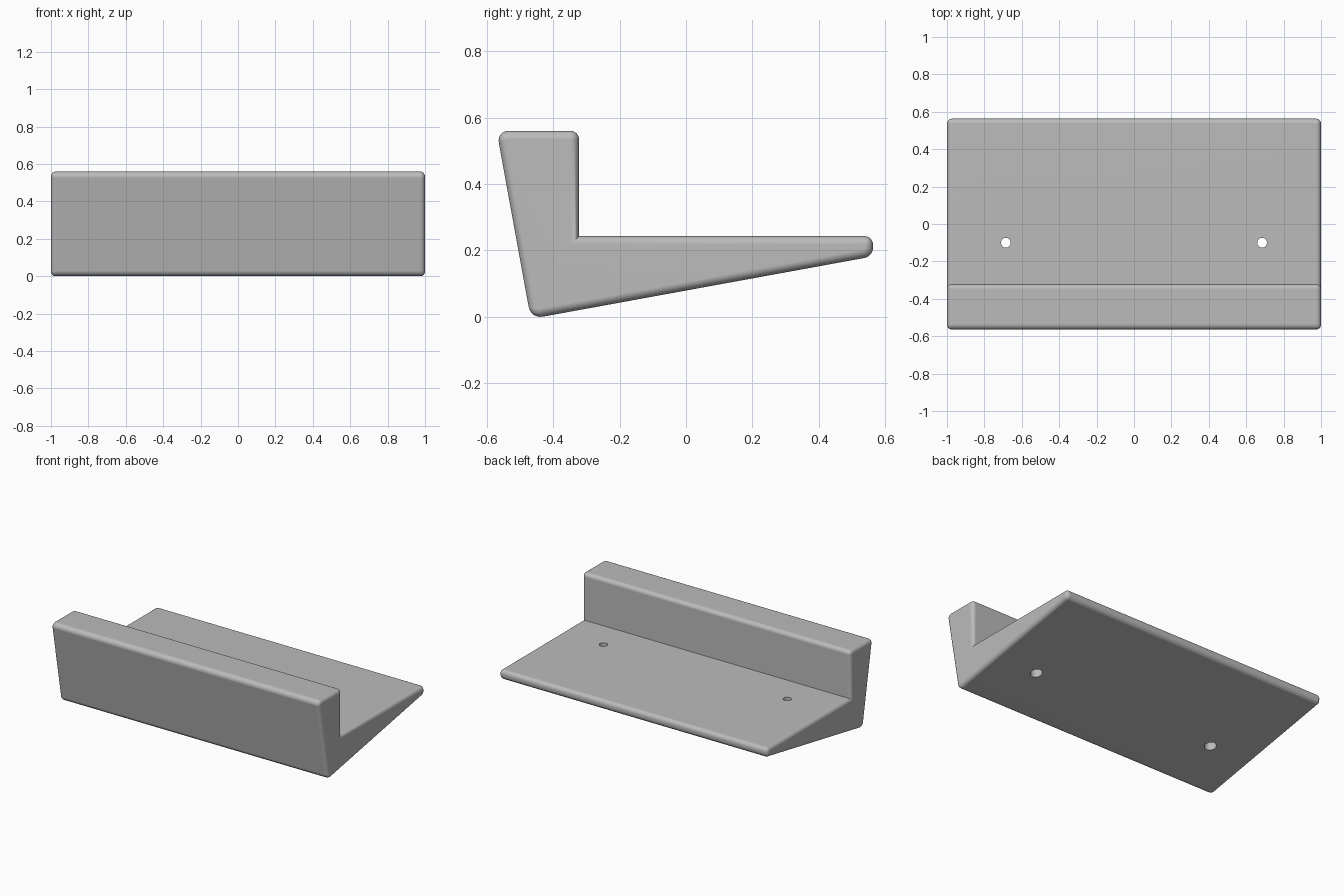
import bpy, bmesh

if "Cube" in bpy.data.objects:
    bpy.data.objects.remove(bpy.data.objects["Cube"])

grey = bpy.data.materials.new("light grey")
grey.use_nodes = True
grey.diffuse_color = (0.5, 0.5, 0.5, 1)
grey.node_tree.nodes["Principled BSDF"].inputs["Base Color"].default_value = (0.5, 0.5, 0.5, 1)

# Side profile (y, z): upright lip and tapered wedge shelf
PROFILE = [(-0.467, -0.006), (0.563, 0.182), (0.563, 0.243),
           (-0.322, 0.243), (-0.322, 0.56), (-0.57, 0.56)]
INNER = 3           # concave corner stays sharp
SOFT = (0, 5)       # front corners have the larger radius

bm = bmesh.new()
ends = [[bm.verts.new((x, y, z)) for y, z in PROFILE] for x in (-1, 1)]
bm.faces.new(ends[0][::-1])
bm.faces.new(ends[1])
weight = bm.edges.layers.float.new("bevel_weight_edge")
count = len(PROFILE)
for i in range(count):
    j = (i + 1) % count
    bm.faces.new((ends[0][i], ends[0][j], ends[1][j], ends[1][i]))
bmesh.ops.recalc_face_normals(bm, faces=bm.faces)
for edge in bm.edges:
    edge[weight] = 0.72
for i in range(count):
    edge = bm.edges.get((ends[0][i], ends[1][i]))
    edge[weight] = 0 if i == INNER else 1 if i in SOFT else 0.72
mesh = bpy.data.meshes.new("wedge_shelf")
bm.to_mesh(mesh)
bm.free()
mesh.materials.append(grey)
shelf = bpy.data.objects.new("wedge_shelf", mesh)
bpy.context.collection.objects.link(shelf)

# Rounded outer edges
bevel = shelf.modifiers.new("rounded_edges", 'BEVEL')
bevel.limit_method = 'WEIGHT'
bevel.width = 0.036
bevel.segments = 6


def cut_hole(name, x, radius, low, high):
    bpy.ops.mesh.primitive_cylinder_add(vertices=32, radius=radius, depth=high - low,
                                        location=(x, -0.1, (low + high) / 2))
    cutter = bpy.context.object
    cutter.name = name
    cutter.data.materials.append(grey)
    cutter.hide_render = True
    cut = shelf.modifiers.new(name, 'BOOLEAN')
    cut.operation = 'DIFFERENCE'
    cut.solver = 'EXACT'
    cut.object = cutter
    return cutter


# Screw holes with wider recesses underneath
cutters = []
for side, x in (("left", 0.685), ("right", -0.685)):
    cutters.append(cut_hole(side + "_screw_hole", x, 0.026, -0.1, 0.4))
    cutters.append(cut_hole(side + "_screw_recess", x, 0.037, -0.1, 0.11))

# Bake the shape, drop the cutters and smooth the rounded edges
bpy.ops.object.select_all(action='DESELECT')
shelf.select_set(True)
bpy.context.view_layer.objects.active = shelf
for modifier in list(shelf.modifiers):
    bpy.ops.object.modifier_apply(modifier=modifier.name)
for cutter in cutters:
    bpy.data.objects.remove(cutter)
bpy.ops.object.shade_smooth_by_angle(angle=0.6)
normals = shelf.modifiers.new("flat_panels", 'WEIGHTED_NORMAL')
normals.keep_sharp = True
